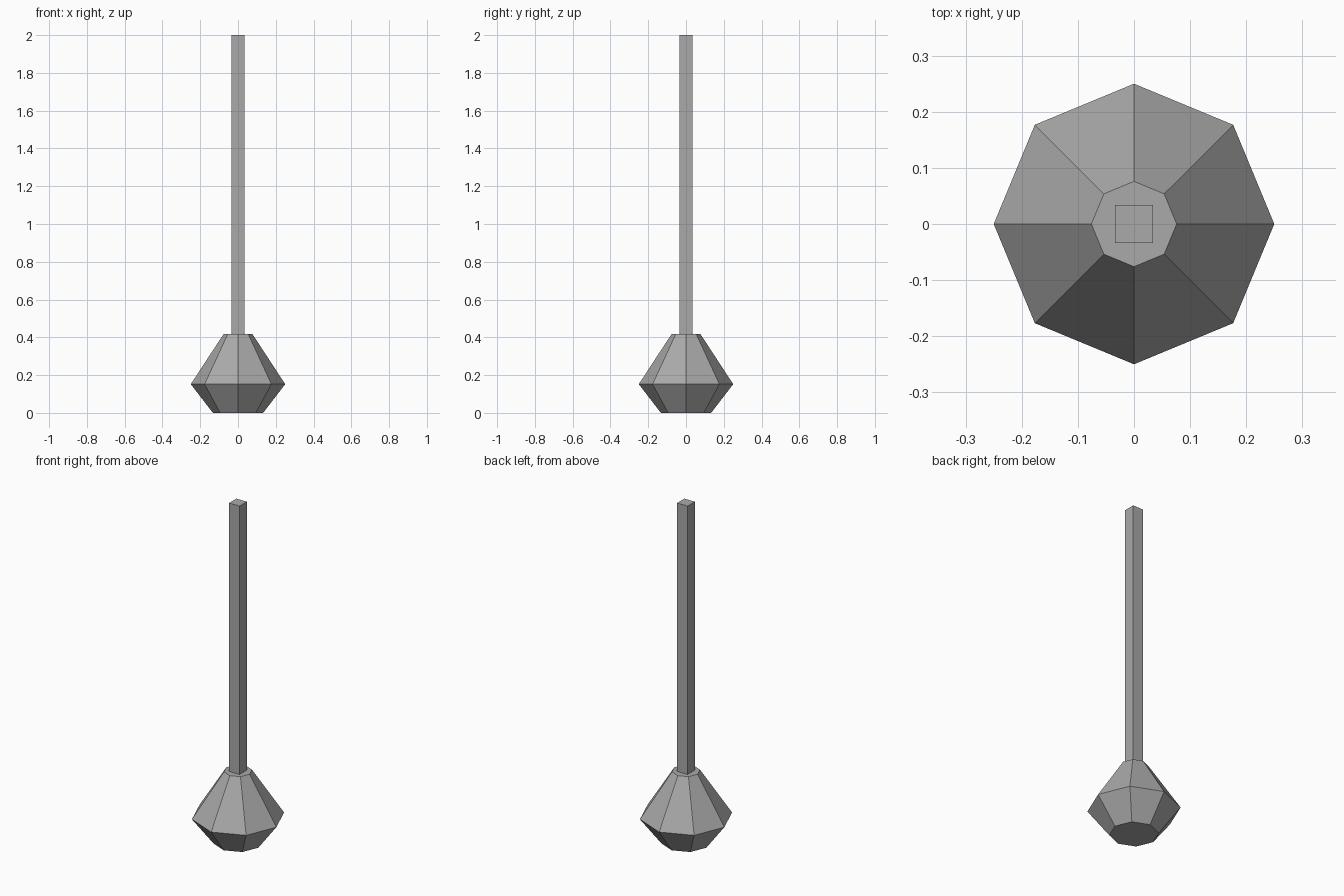
import bpy
import bmesh
from math import cos, sin, pi

cube = bpy.data.objects.get("Cube")
if cube:
    bpy.data.objects.remove(cube, do_unlink=True)

# One plain grey for the whole model
grey = bpy.data.materials.new("grey_metal")
grey.use_nodes = True
colour = (0.4, 0.4, 0.4, 1)
grey.diffuse_color = colour
grey.node_tree.nodes["Principled BSDF"].inputs["Base Color"].default_value = colour


def loft(name, profile, sides, turn=0.0):
    """Closed, flat-shaded solid through (radius, height) rings."""
    bm = bmesh.new()
    rings = []
    for radius, z in profile:
        angles = [turn + 2 * pi * i / sides for i in range(sides)]
        rings.append([bm.verts.new((radius * cos(a), radius * sin(a), z)) for a in angles])
    for low, high in zip(rings, rings[1:]):
        for i in range(sides):
            j = (i + 1) % sides
            bm.faces.new((low[i], low[j], high[j], high[i]))
    bm.faces.new(rings[0][::-1])
    bm.faces.new(rings[-1])
    mesh = bpy.data.meshes.new(name)
    bm.to_mesh(mesh)
    bm.free()
    mesh.materials.append(grey)
    obj = bpy.data.objects.new(name, mesh)
    bpy.context.collection.objects.link(obj)
    return obj


# Eight-sided weighted head
loft("head", [(0.133, 0), (0.25, 0.152), (0.076, 0.418)], 8)

# Square shaft, seated in the top of the head
half_width = 0.034
loft("shaft", [(half_width * 2 ** 0.5, 0.40), (half_width * 2 ** 0.5, 2)], 4, pi / 4)
